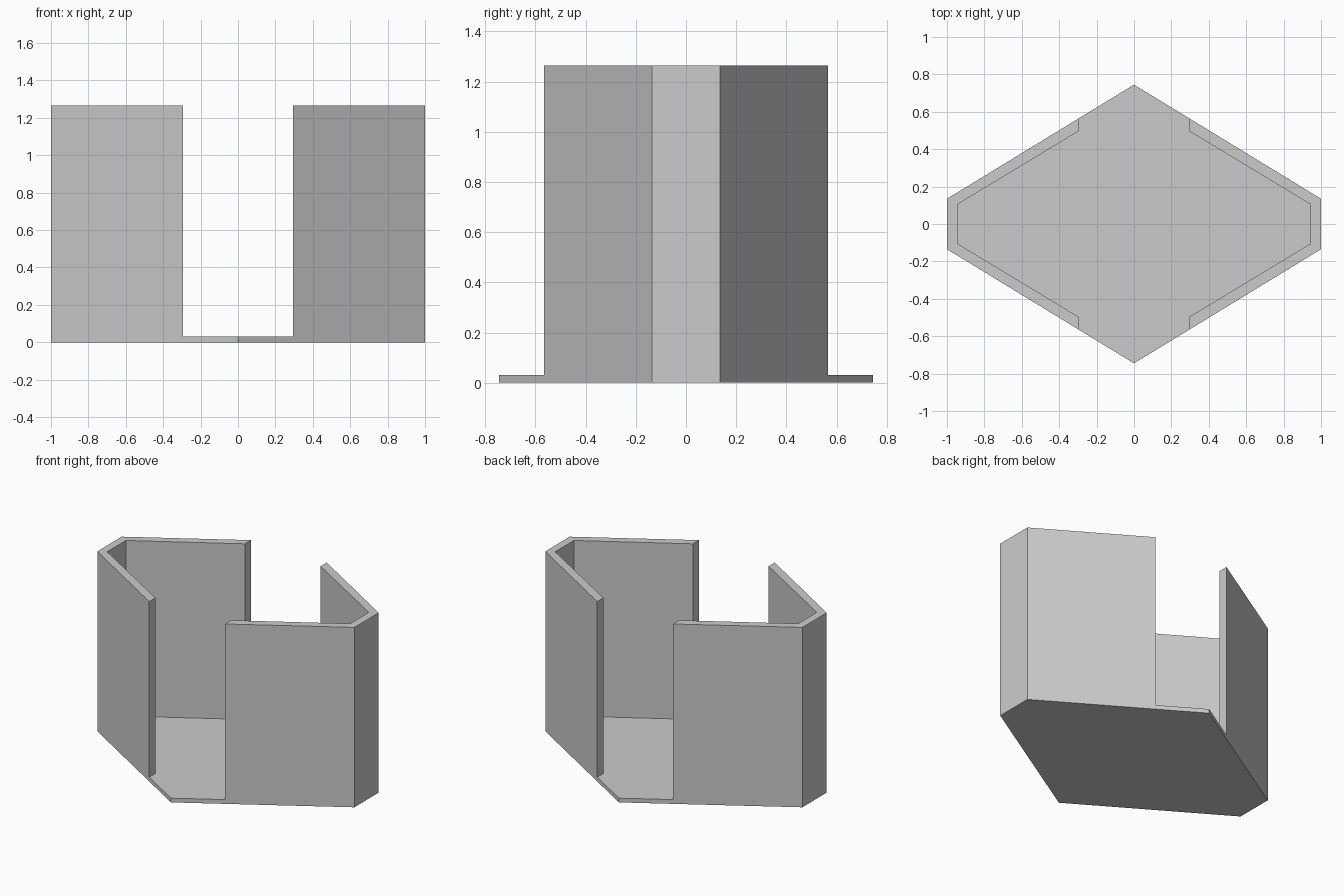
import bpy
import bmesh

WALL_TOP = 1.265
FLOOR_TOP = 0.03

cube = bpy.data.objects.get("Cube")
if cube:
    bpy.data.objects.remove(cube, do_unlink=True)

# Single plain grey
grey = bpy.data.materials.new("plain_grey")
grey.use_nodes = True
colour = (0.6, 0.6, 0.6, 1)
grey.diffuse_color = colour
grey.node_tree.nodes["Principled BSDF"].inputs["Base Color"].default_value = colour


def prism(name, outline, bottom, top):
    """Extrude a flat outline straight up into a closed solid."""
    bm = bmesh.new()
    face = bm.faces.new([bm.verts.new((x, y, bottom)) for x, y in outline])
    raised = bmesh.ops.extrude_face_region(bm, geom=[face], use_keep_orig=True)
    verts = [v for v in raised["geom"] if isinstance(v, bmesh.types.BMVert)]
    bmesh.ops.translate(bm, verts=verts, vec=(0, 0, top - bottom))
    bmesh.ops.recalc_face_normals(bm, faces=bm.faces)
    mesh = bpy.data.meshes.new(name)
    bm.to_mesh(mesh)
    bm.free()
    mesh.materials.append(grey)
    obj = bpy.data.objects.new(name, mesh)
    bpy.context.collection.objects.link(obj)
    return obj


# Floor slab: stretched hexagon with points at front and back
half = [(0, -0.745), (1, -0.135), (1, 0.135)]
prism("floor", half + [(-x, -y) for x, y in half], 0, FLOOR_TOP)

# Side walls: bent strips leaving a gap at front and back
outer = [(0.295, -0.565), (1, -0.135), (1, 0.135), (0.295, 0.565)]
inner = [(0.295, 0.497), (0.945, 0.104), (0.945, -0.104), (0.295, -0.497)]
for name, side in (("left_wall", 1), ("right_wall", -1)):
    prism(name, [(side * x, y) for x, y in outer + inner], FLOOR_TOP, WALL_TOP)
